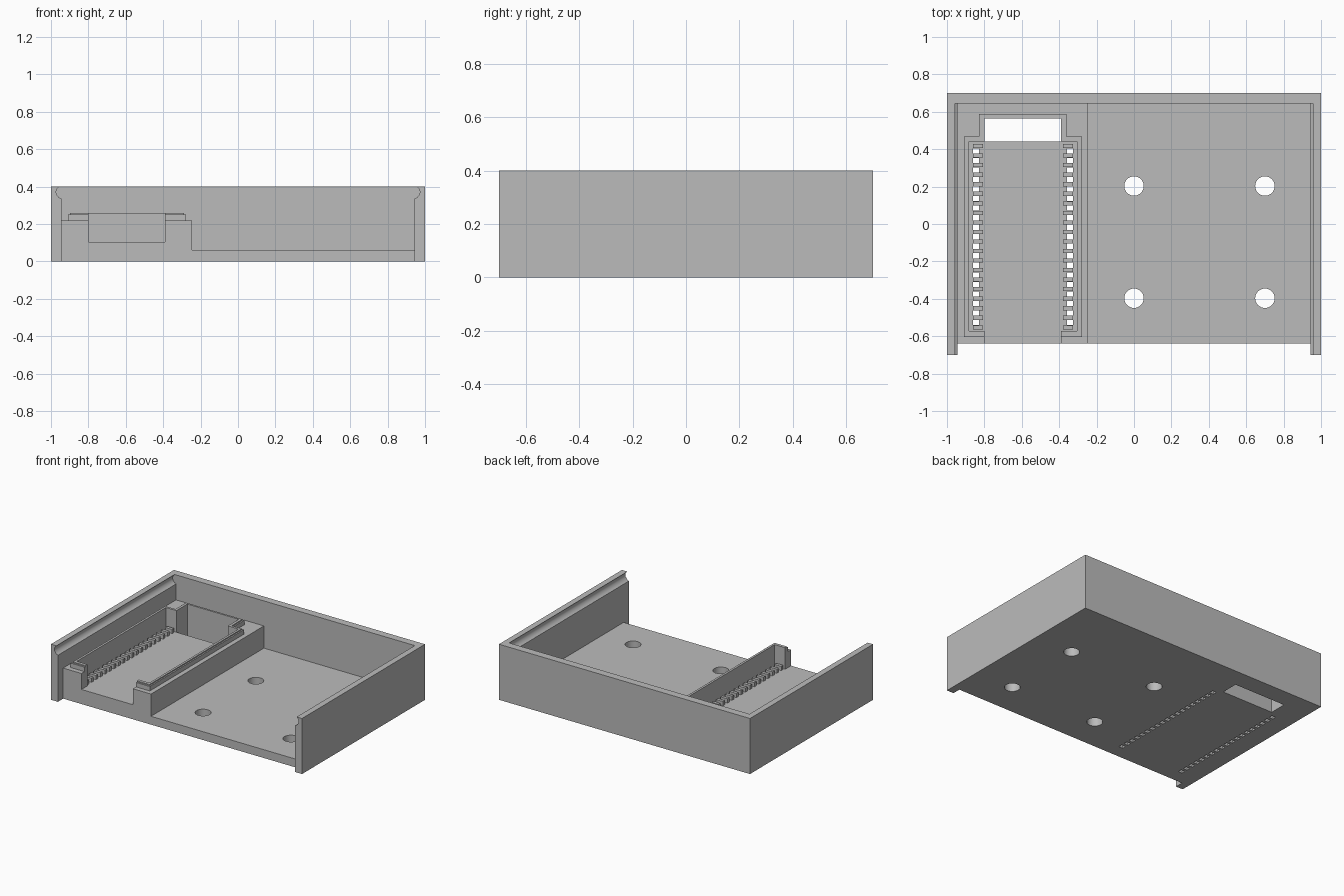
import bpy, bmesh, math

cube = bpy.data.objects.get("Cube")
if cube:
    bpy.data.objects.remove(cube, do_unlink=True)

grey = bpy.data.materials.new("plain grey")
grey.use_nodes = True
colour = (0.5, 0.5, 0.5, 1)
grey.diffuse_color = colour
grey.node_tree.nodes["Principled BSDF"].inputs["Base Color"].default_value = colour


def prism(bm, points, low, high, axis="z"):
    """Extrude a closed outline along z, or an x-z outline along y."""
    def place(p, d):
        return (p[0], p[1], d) if axis == "z" else (p[0], d, p[1])
    face = bm.faces.new([bm.verts.new(place(p, low)) for p in points])
    new = bmesh.ops.extrude_face_region(bm, geom=[face])["geom"]
    for v in new:
        if isinstance(v, bmesh.types.BMVert):
            v.co = v.co + (bm_axis(axis) * (high - low))


def bm_axis(axis):
    from mathutils import Vector
    return Vector((0, 0, 1)) if axis == "z" else Vector((0, 1, 0))


def box(bm, x0, x1, y0, y1, z0, z1):
    prism(bm, [(x0, y0), (x1, y0), (x1, y1), (x0, y1)], z0, z1)


def finish(bm, name):
    bmesh.ops.recalc_face_normals(bm, faces=bm.faces[:])
    mesh = bpy.data.meshes.new(name)
    bm.to_mesh(mesh)
    bm.free()
    obj = bpy.data.objects.new(name, mesh)
    bpy.context.collection.objects.link(obj)
    mesh.materials.append(grey)
    return obj


def combine(target, bm, operation):
    tool = finish(bm, "cutter")
    tool.hide_render = True
    mod = target.modifiers.new("combine", "BOOLEAN")
    mod.operation, mod.solver, mod.object = operation, "EXACT", tool
    bpy.context.view_layer.objects.active = target
    bpy.ops.object.modifier_apply(modifier=mod.name)
    bpy.data.objects.remove(tool, do_unlink=True)


# Socket dimensions
CX = -0.594            # socket centre line
FLOOR = 0.105          # socket floor height
NECK = 0.205           # half width of the front mouth and rear window
PITCH = 0.051
FIRST = -0.527
PINS = 19


def socket_outline(wide, neck, front, shoulder, back):
    half = [(wide, front), (wide, shoulder), (neck, shoulder), (neck, back)]
    return [(CX + x, y) for x, y in half] + [(CX - x, y) for x, y in reversed(half)]


# Tray block
bm = bmesh.new()
box(bm, -1, 1, -0.7, 0.7, 0, 0.4)
tray = finish(bm, "tray")

# Hollow interior with raised platform and a rounded lid groove on each side
groove = [(0.945, 0.335), (0.958, 0.342), (0.97, 0.358), (0.973, 0.372),
          (0.97, 0.385), (0.957, 0.4), (0.957, 0.45)]
floor = [(-0.945, 0.22), (-0.245, 0.22), (-0.245, 0.06), (0.945, 0.06)]
bm = bmesh.new()
prism(bm, floor + groove + [(-x, z) for x, z in reversed(groove)], -0.8, 0.645, "y")
combine(tray, bm, "DIFFERENCE")

# Floor set back from the ends of the side walls
bm = bmesh.new()
box(bm, -0.945, 0.945, -0.8, -0.64, -0.1, 0.33)
combine(tray, bm, "DIFFERENCE")

# Stepped rim around the socket
for inset, top in ((0, 0.252), (0.01, 0.26)):
    bm = bmesh.new()
    prism(bm, socket_outline(0.315 - inset, 0.234 - inset, -0.605 + inset,
                             0.467 - inset, 0.588 - inset), 0.2, top)
    combine(tray, bm, "UNION")

# Socket pocket, front mouth and rear window
bm = bmesh.new()
prism(bm, socket_outline(0.289, NECK, -0.573, 0.44, 0.564), FLOOR, 0.5)
combine(tray, bm, "DIFFERENCE")
bm = bmesh.new()
box(bm, CX - NECK, CX + NECK, -0.8, -0.5, FLOOR, 0.5)
combine(tray, bm, "DIFFERENCE")
bm = bmesh.new()
box(bm, CX - NECK, CX + NECK, 0.44, 0.564, -0.1, 0.3)
combine(tray, bm, "DIFFERENCE")

# Screw holes and pin holes through the floor
bm = bmesh.new()
for x in (0, 0.7):
    for y in (-0.397, 0.203):
        ring = [(x + 0.052 * math.cos(a * math.tau / 32),
                 y + 0.052 * math.sin(a * math.tau / 32)) for a in range(32)]
        prism(bm, ring, -0.1, 0.15)
for side in (-1, 1):
    for i in range(PINS):
        x, y = CX + side * 0.252, FIRST + i * PITCH
        box(bm, x - 0.016, x + 0.016, y - 0.014, y + 0.014, -0.1, 0.15)
combine(tray, bm, "DIFFERENCE")
tray.data.shade_flat()
bpy.context.view_layer.objects.active = tray
tray.select_set(True)
bpy.ops.object.shade_smooth_by_angle(angle=math.radians(35))

# Comb teeth separating the pins
for side, name in ((-1, "right_comb"), (1, "left_comb")):
    bm = bmesh.new()
    for i in range(PINS + 1):
        y = FIRST + (i - 0.5) * PITCH
        inner, outer = sorted((CX + side * 0.214, CX + side * 0.268))
        box(bm, inner, outer, y - 0.011, y + 0.011, FLOOR - 0.01, FLOOR + 0.03)
    finish(bm, name)
